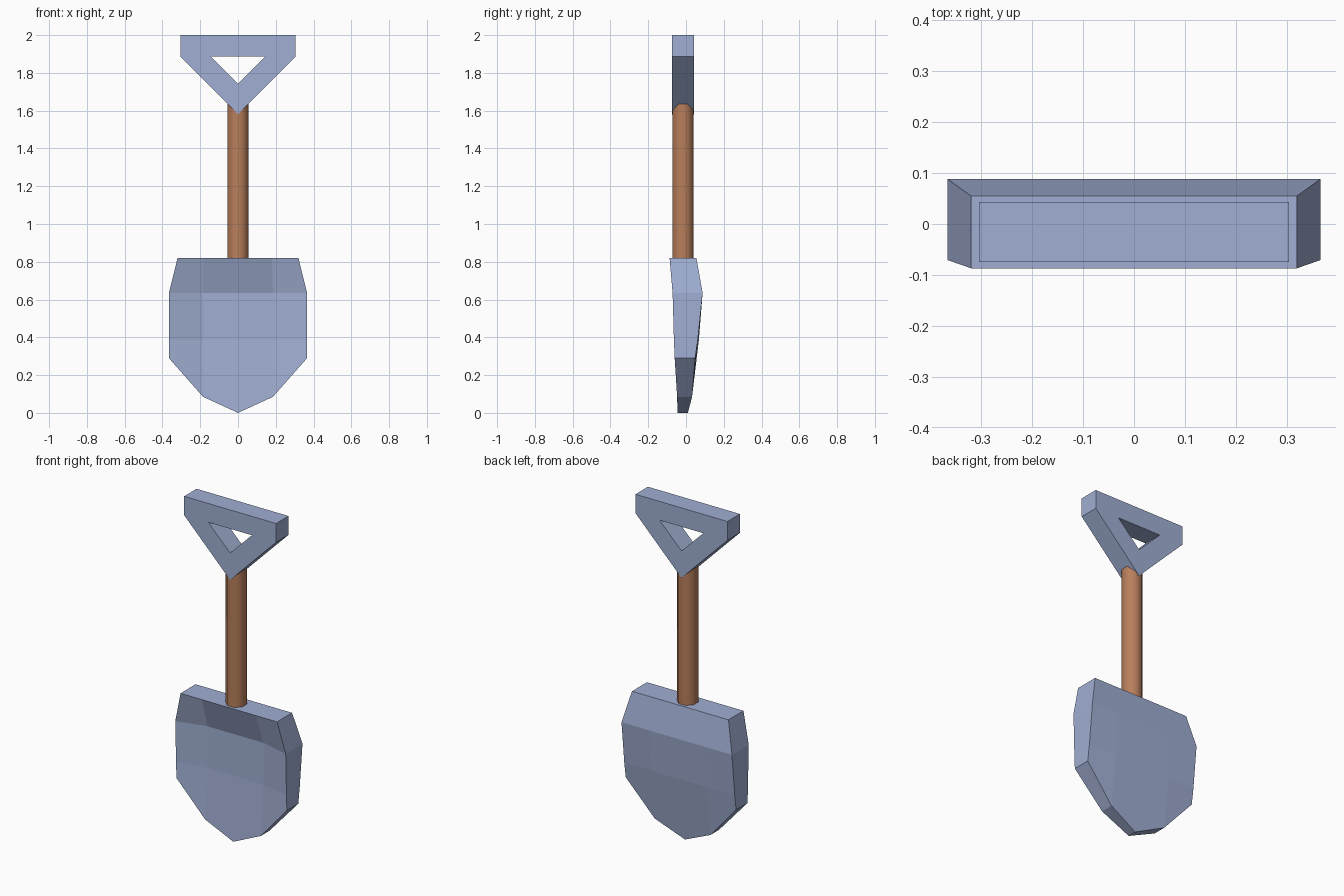
import bpy, bmesh, math

if "Cube" in bpy.data.objects:
    bpy.data.objects.remove(bpy.data.objects["Cube"])


def material(name, rgb):
    m = bpy.data.materials.new(name)
    m.diffuse_color = (*rgb, 1)
    m.use_nodes = True
    m.node_tree.nodes["Principled BSDF"].inputs["Base Color"].default_value = m.diffuse_color
    return m


metal = material("blue grey metal", (0.35, 0.425, 0.645))
wood = material("brown wood", (0.48, 0.21, 0.105))


def finish(bm, name, mat):
    bmesh.ops.recalc_face_normals(bm, faces=bm.faces[:])
    me = bpy.data.meshes.new(name)
    bm.to_mesh(me)
    bm.free()
    ob = bpy.data.objects.new(name, me)
    bpy.context.collection.objects.link(ob)
    me.materials.append(mat)
    return ob


def shell(name, points, faces, mat):
    """Solid from (x, z, front y, back y) points and one shared face layout."""
    bm = bmesh.new()
    front = [bm.verts.new((x, f, z)) for x, z, f, b in points]
    back = [bm.verts.new((x, b, z)) for x, z, f, b in points]
    edges = {(f[i], f[(i + 1) % len(f)]) for f in faces for i in range(len(f))}
    for f in faces:
        bm.faces.new([front[i] for i in f])
        bm.faces.new([back[i] for i in reversed(f)])
    # Rim walls along edges used by only one face
    for a, b in edges:
        if (b, a) not in edges:
            bm.faces.new((front[b], front[a], back[a], back[b]))
    return finish(bm, name, mat)


# Blade: dished front, three columns, pointed tip
pts = []
for z, edge, mid, f_edge, f_mid, b_edge, b_mid in (
        (0.82, 0.32, 0.18, -0.087, -0.087, 0.055, 0.055),
        (0.635, 0.366, 0.185, -0.071, -0.025, 0.088, 0.088),
        (0.385, 0.366, 0.185, -0.064, -0.025, 0.062, 0.068)):
    pts += [(-edge, z, f_edge, b_edge), (-mid, z, f_mid, b_mid),
            (mid, z, f_mid, b_mid), (edge, z, f_edge, b_edge)]
pts += [(-0.366, 0.29, -0.06, 0.048), (-0.185, 0.085, -0.047, 0.032),
        (0.185, 0.085, -0.047, 0.032), (0.366, 0.29, -0.06, 0.048),
        (0, 0, -0.045, 0.01)]
faces = [(r + c, r + 4 + c, r + 5 + c, r + 1 + c)
         for r in (0, 4, 8) for c in range(3) if (r, c) != (8, 1)]
faces.append((9, 13, 16, 14, 10))
shell("blade", pts, faces, metal)

# Grip: flat triangular frame with a triangular hole
outline = [(-0.305, 2), (-0.305, 1.887), (0, 1.58), (0.305, 1.887), (0.305, 2),
           (-0.145, 1.887), (0, 1.742), (0.145, 1.887)]
shell("grip", [(x, z, -0.075, 0.043) for x, z in outline],
      [(0, 1, 5), (1, 2, 6, 5), (2, 3, 7, 6), (3, 4, 7), (4, 0, 5, 7)], metal)

# Shaft: smooth eight-sided pole running into blade and grip
bpy.ops.mesh.primitive_cylinder_add(vertices=8, radius=0.059, depth=0.86,
                                    location=(0, -0.016, 1.23),
                                    rotation=(0, 0, math.radians(22.5)))
shaft = bpy.context.object
shaft.name = "shaft"
shaft.data.materials.append(wood)
bpy.ops.object.transform_apply(location=False, rotation=True, scale=False)
# Blender's cylinder starts on a vertex, so turn until flats face the axes
if max(abs(v.co.x) for v in shaft.data.vertices) > 0.058:
    shaft.rotation_euler.z = math.radians(22.5)
bpy.ops.object.shade_smooth_by_angle(angle=math.radians(50))
